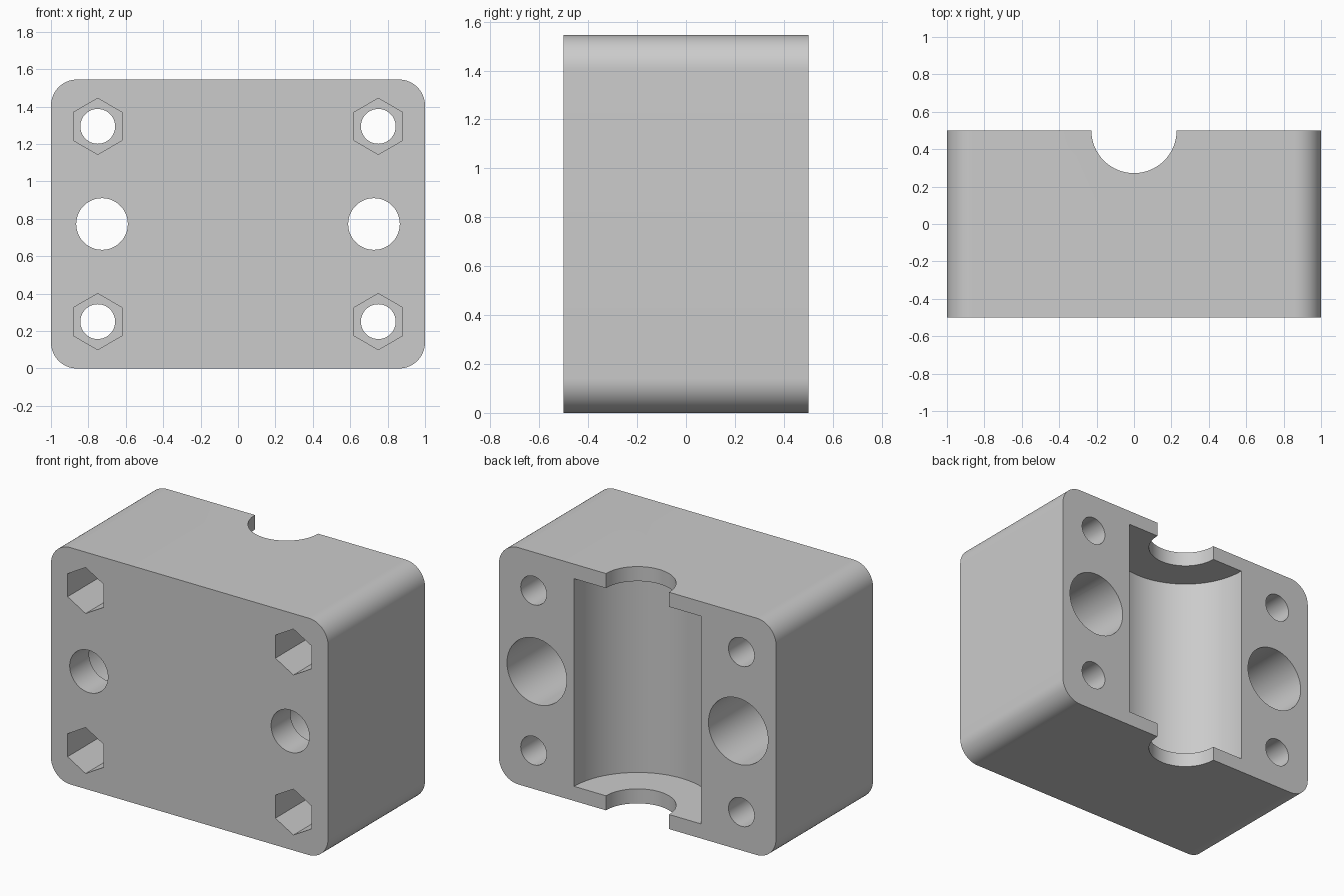
import bpy
import math

cube = bpy.data.objects.get("Cube")
if cube:
    bpy.data.objects.remove(cube, do_unlink=True)

WIDTH, DEPTH, HEIGHT = 2.0, 1.0, 1.545
BACK = DEPTH / 2
MID = HEIGHT / 2

grey = bpy.data.materials.new("plain grey")
grey.use_nodes = True
grey.diffuse_color = (0.6, 0.6, 0.6, 1)
grey.node_tree.nodes["Principled BSDF"].inputs["Base Color"].default_value = (0.6, 0.6, 0.6, 1)

# Block with rounded long edges
bpy.ops.mesh.primitive_cube_add(size=1, location=(0, 0, MID))
block = bpy.context.object
block.name = "bearing_block"
block.scale = (WIDTH, DEPTH, HEIGHT)
bpy.ops.object.transform_apply(location=True, rotation=False, scale=True)
block.data.materials.append(grey)

weights = block.data.attributes.new("bevel_weight_edge", "FLOAT", "EDGE")
for edge in block.data.edges:
    a, b = (block.data.vertices[i].co for i in edge.vertices)
    weights.data[edge.index].value = 1.0 if abs(a.y - b.y) > 0.5 else 0.0
bevel = block.modifiers.new("rounded_corners", "BEVEL")
bevel.limit_method = "WEIGHT"
bevel.width = 0.14
bevel.segments = 16
bpy.ops.object.modifier_apply(modifier=bevel.name)


def cut(name, radius, length, location, along_y=True, sides=64):
    """Subtract a prism from the block."""
    turn = (math.pi / 2, 0, 0) if along_y else (0, 0, 0)
    bpy.ops.mesh.primitive_cylinder_add(vertices=sides, radius=radius, depth=length,
                                        location=location, rotation=turn)
    cutter = bpy.context.object
    cutter.name = name
    cutter.hide_render = True
    cutter.data.materials.append(grey)
    bpy.context.view_layer.objects.active = block
    mod = block.modifiers.new(name, "BOOLEAN")
    mod.operation = "DIFFERENCE"
    mod.solver = "EXACT"
    mod.object = cutter
    bpy.ops.object.modifier_apply(modifier=mod.name)
    bpy.data.objects.remove(cutter, do_unlink=True)


def cut_from(name, radius, y0, y1, x, z, sides=64):
    cut(name, radius, y1 - y0, (x, (y0 + y1) / 2, z), sides=sides)


# Bearing pocket and the narrower shaft channel in the back
cut("bearing_pocket", 0.457, HEIGHT - 0.19, (0, BACK, MID), along_y=False, sides=96)
cut("shaft_channel", 0.228, HEIGHT + 0.2, (0, BACK, MID), along_y=False)

for side in (-1, 1):
    # Stepped middle holes, wide from the back
    cut_from("middle_hole", 0.138, -0.6, 0.6, side * 0.727, MID)
    cut_from("counterbore", 0.215, -0.3, 0.6, side * 0.727, MID)
    # Corner bolt holes with hexagonal nut pockets in the front
    for z in (MID - 0.522, MID + 0.522):
        cut_from("bolt_hole", 0.093, -0.6, 0.6, side * 0.75, z)
        cut_from("nut_pocket", 0.15, -0.6, 0.0, side * 0.75, z, sides=6)

bpy.ops.object.select_all(action="DESELECT")
block.select_set(True)
bpy.context.view_layer.objects.active = block
bpy.ops.object.shade_smooth_by_angle(angle=math.radians(30))
